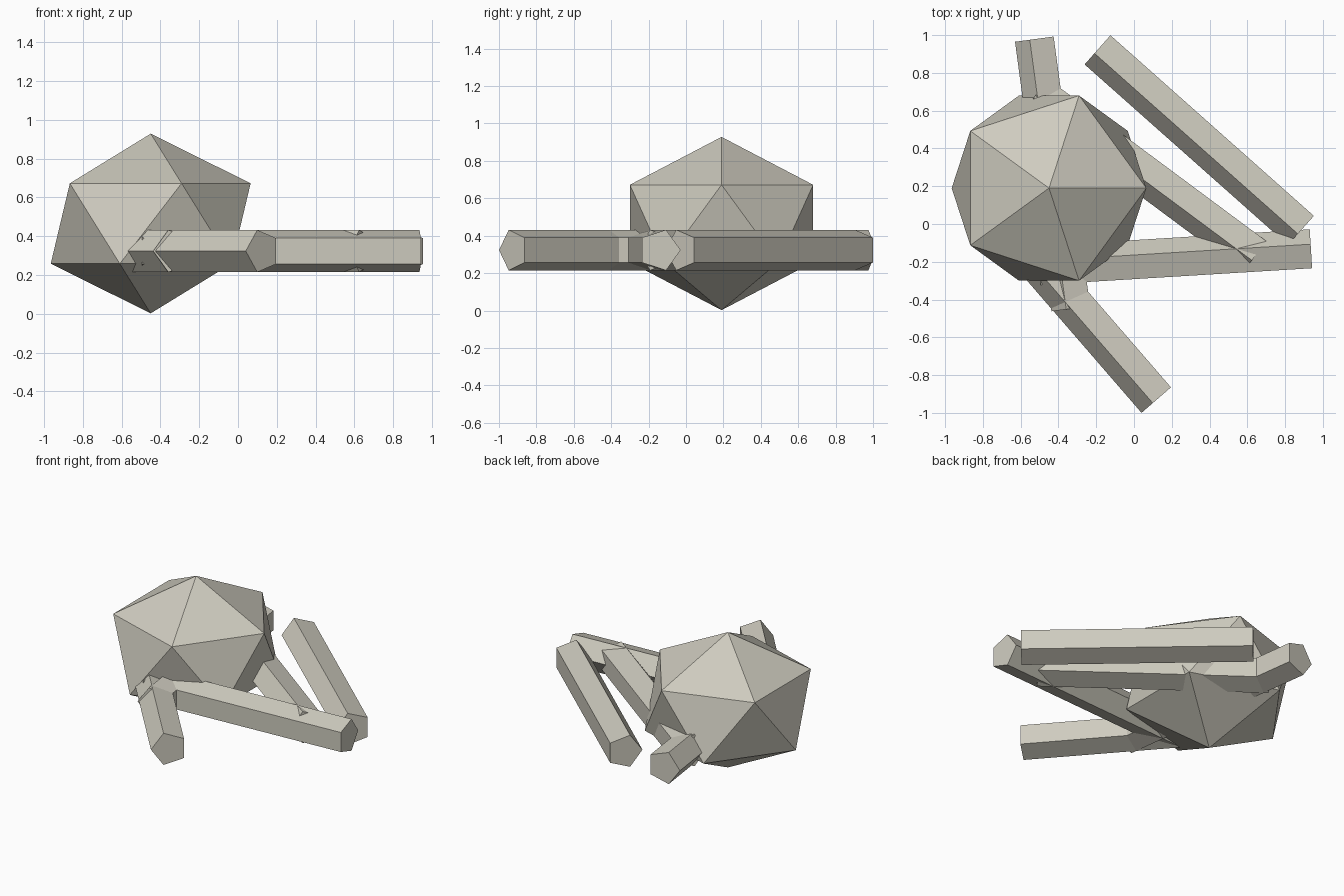
import bpy, bmesh
from math import cos, sin, pi, radians
from mathutils import Vector

cube = bpy.data.objects.get("Cube")
if cube:
    bpy.data.objects.remove(cube, do_unlink=True)

COLOUR = (0.62, 0.60, 0.52, 1)
stone = bpy.data.materials.new("pale_stone")
stone.use_nodes = True
stone.diffuse_color = COLOUR
stone.node_tree.nodes["Principled BSDF"].inputs["Base Color"].default_value = COLOUR


def finish(name, bm):
    bmesh.ops.recalc_face_normals(bm, faces=bm.faces)
    mesh = bpy.data.meshes.new(name)
    bm.to_mesh(mesh)
    bm.free()
    mesh.materials.append(stone)
    obj = bpy.data.objects.new(name, mesh)
    bpy.context.collection.objects.link(obj)
    return obj


# Faceted boulder: a slightly flattened icosahedron
bm = bmesh.new()
bmesh.ops.create_icosphere(bm, subdivisions=1, radius=1)
boulder = finish("boulder", bm)
boulder.scale = (0.576, 0.576, 0.463)
boulder.location = (-0.45, 0.19, 0.465)

# Five-sided beams lying flat, with one ridge pointing to their left
RADIUS, LENGTH, HEIGHT = 0.114, 1.44, 0.323


def beam(name, x, y, degrees):
    bm = bmesh.new()
    ring = [bm.verts.new((0, RADIUS * cos(a), RADIUS * sin(a)))
            for a in (2 * pi * i / 5 for i in range(5))]
    end = bm.faces.new(ring)
    grown = bmesh.ops.extrude_face_region(bm, geom=[end], use_keep_orig=True)["geom"]
    far = [v for v in grown if isinstance(v, bmesh.types.BMVert)]
    bmesh.ops.translate(bm, verts=far, vec=Vector((LENGTH, 0, 0)))
    obj = finish(name, bm)
    obj.location = (x, y, HEIGHT)
    obj.rotation_euler.z = radians(degrees)


beam("front_beam", 0.126, -0.925, 130.9)
beam("cross_beam", -0.5, -0.23, 3.5)
beam("outer_left_beam", 0.891, -0.026, 138.4)
beam("inner_left_beam", 0.645, -0.164, 143.4)
beam("back_beam", -0.324, -0.447, 97.7)
